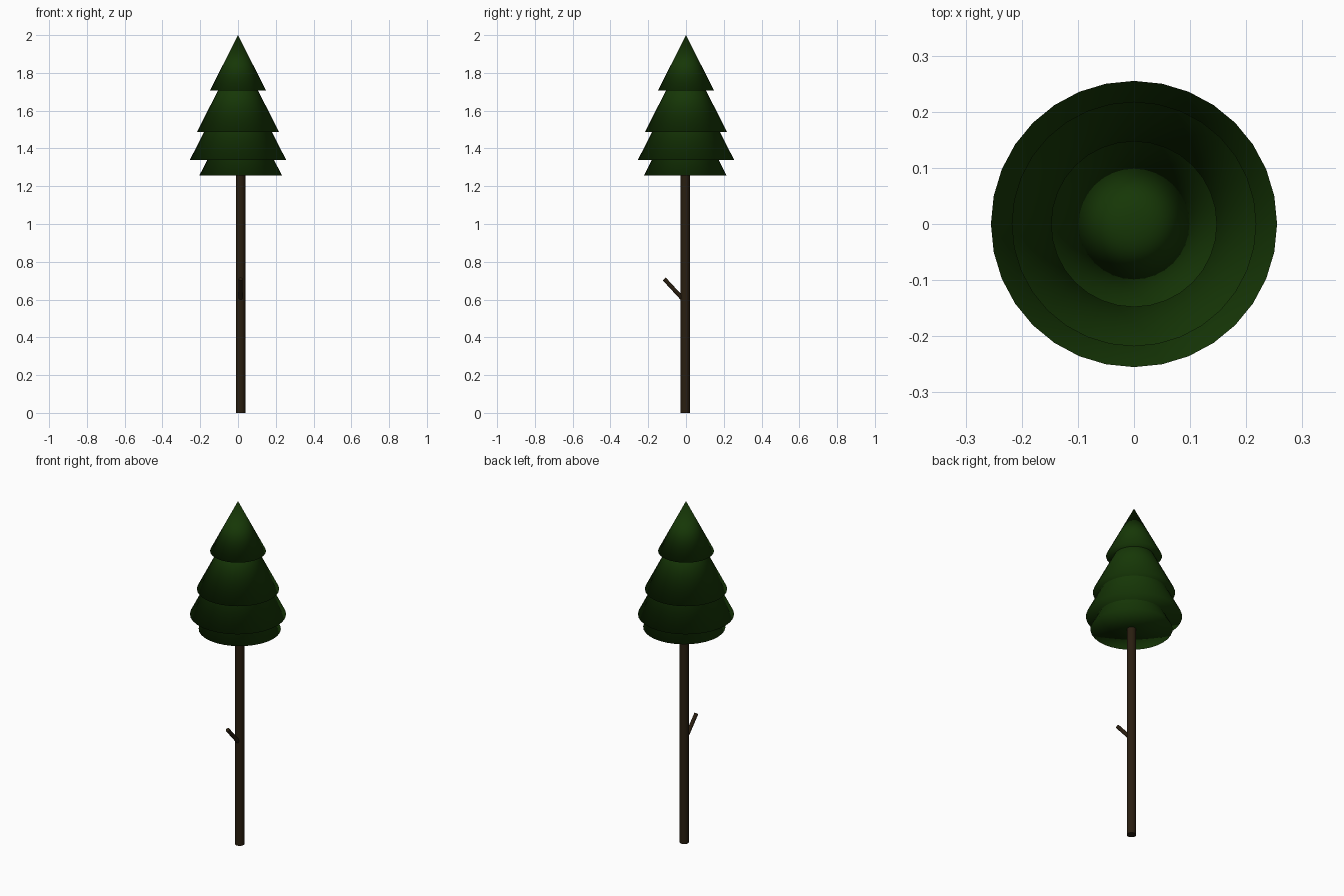
import bpy
from mathutils import Vector

if "Cube" in bpy.data.objects:
    bpy.data.objects.remove(bpy.data.objects["Cube"])


def material(name, color):
    m = bpy.data.materials.new(name)
    m.diffuse_color = (*color, 1)
    m.use_nodes = True
    m.node_tree.nodes["Principled BSDF"].inputs["Base Color"].default_value = m.diffuse_color
    return m


green = material("needles", (0.008, 0.038, 0.002))
brown = material("bark", (0.022, 0.013, 0.005))


def finish(name, mat):
    ob = bpy.context.object
    ob.name = name
    ob.data.materials.append(mat)
    return ob


def rod(name, start, end, radius, sides):
    a, b = Vector(start), Vector(end)
    d = b - a
    bpy.ops.mesh.primitive_cylinder_add(
        vertices=sides, radius=radius, depth=d.length, location=(a + b) / 2,
        rotation=d.to_track_quat('Z', 'Y').to_euler())
    finish(name, brown)
    bpy.ops.object.shade_smooth_by_angle(angle=0.8)


# Foliage: closed, fully smooth cones of equal slope (name, x, y, base z, radius)
SLOPE = 1.97
tiers = [
    ("foliage_top", 0, 0, 1.708, 0.148),
    ("foliage_upper", 0, 0, 1.486, 0.218),
    ("foliage_lower", 0, 0, 1.339, 0.255),
    ("foliage_bottom", 0.014, -0.004, 1.258, 0.218),
]
for name, x, y, z, r in tiers:
    h = r * SLOPE
    bpy.ops.mesh.primitive_cone_add(
        vertices=32, radius1=r, radius2=0, depth=h,
        end_fill_type='TRIFAN', location=(x, y, z + h / 2))
    finish(name, green)
    bpy.ops.object.shade_smooth()

# Trunk and the single broken twig on the front
rod("trunk", (0.014, -0.004, 0), (0.014, -0.004, 1.45), 0.025, 32)
rod("twig", (0.014, -0.01, 0.595), (0.014, -0.115, 0.709), 0.011, 16)
